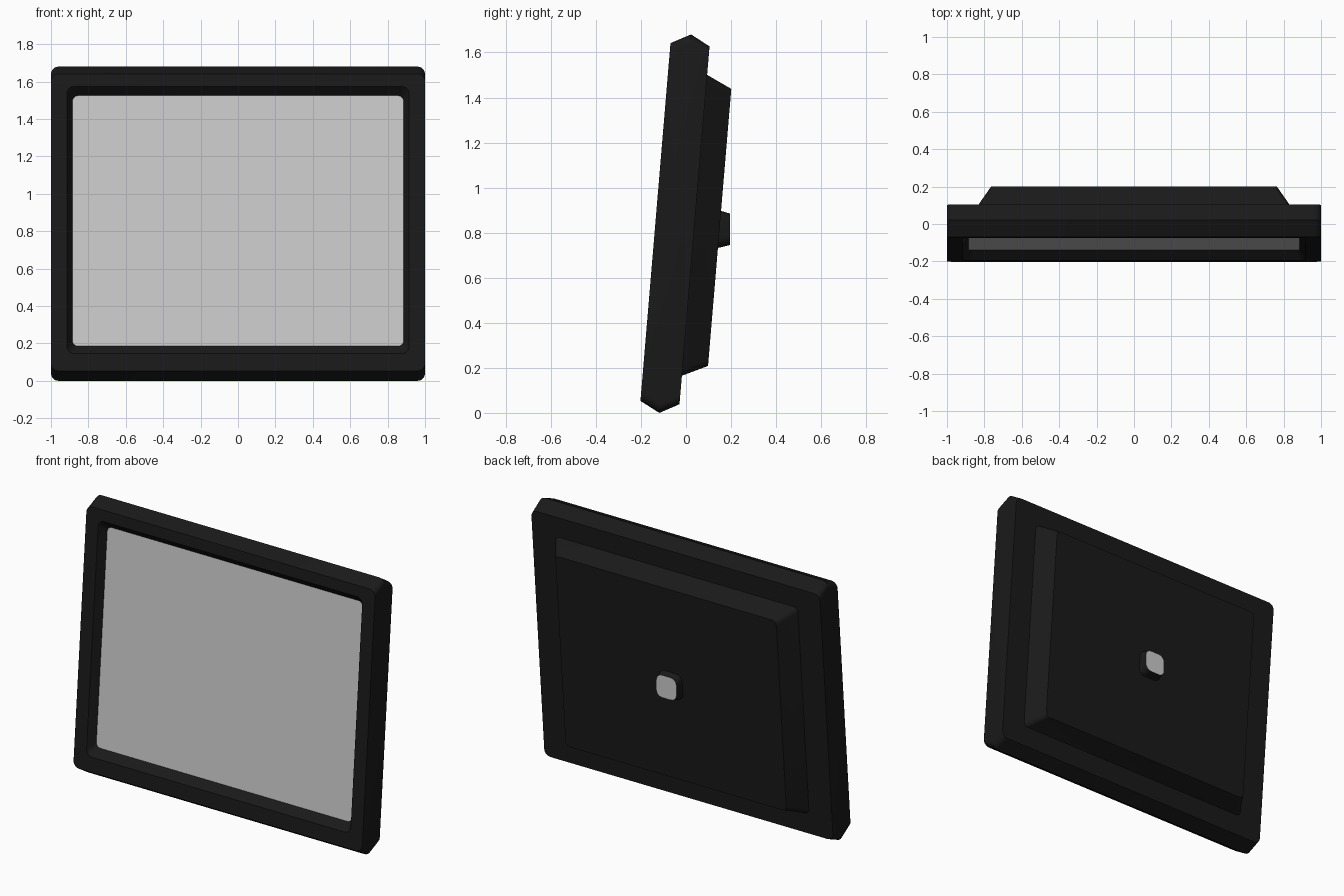
import bpy, bmesh, math

if "Cube" in bpy.data.objects:
    bpy.data.objects.remove(bpy.data.objects["Cube"])

TILT = math.radians(-4.8)
MID = 0.833  # height of the panel centre, measured along the tilt

black = bpy.data.materials.new("black_plastic")
black.diffuse_color = (0.01, 0.01, 0.01, 1)
black.use_nodes = True
black.node_tree.nodes["Principled BSDF"].inputs["Base Color"].default_value = black.diffuse_color


def rounded_rect(hx, hz, cz, y, r, seg=5):
    """Rounded rectangle in the xz plane at depth y."""
    pts = []
    corners = ((1, 1, 0), (-1, 1, 90), (-1, -1, 180), (1, -1, 270))
    for sx, sz, start in corners:
        for i in range(seg + 1):
            a = math.radians(start + 90 * i / seg)
            pts.append((sx * (hx - r) + r * math.cos(a), y,
                        cz + sz * (hz - r) + r * math.sin(a)))
    return pts


def loft(name, rings, cap=None, tilt=TILT, mat=None):
    """Skin rounded rectangles from front to back; cap the last one 'front' or 'back'."""
    bm = bmesh.new()
    loops = [[bm.verts.new(p) for p in rounded_rect(*r)] for r in rings]
    n = len(loops[0])
    for a, b in zip(loops, loops[1:]):
        for i in range(n):
            j = (i + 1) % n
            bm.faces.new((a[i], b[i], b[j], a[j]))
    if cap == "front":
        bm.faces.new(loops[-1])
    elif cap == "back":
        bm.faces.new(loops[-1][::-1])
    me = bpy.data.meshes.new(name)
    bm.to_mesh(me)
    bm.free()
    ob = bpy.data.objects.new(name, me)
    bpy.context.collection.objects.link(ob)
    ob.rotation_euler.x = tilt
    if mat:
        me.materials.append(mat)
    bpy.ops.object.select_all(action='DESELECT')
    ob.select_set(True)
    bpy.context.view_layer.objects.active = ob
    bpy.ops.object.shade_smooth_by_angle(angle=math.radians(25))
    return ob


# frame: recessed bezel, pointed top and bottom edges, flat back
loft("frame", [
    (0.885, 0.672, 0.845, -0.155, 0.03),
    (0.915, 0.717, 0.845, -0.206, 0.04),
    (1.0, 0.797, MID, -0.206, 0.04),
    (1.0, 0.843, MID, -0.118, 0.04),
    (1.0, 0.797, MID, -0.032, 0.04),
    (0.83, 0.66, MID, -0.032, 0.03),
], mat=black)

# screen at the bottom of the recess
loft("screen", [(0.885, 0.672, 0.845, -0.155, 0.03)], cap="front")

# tapered rear housing
loft("rear_housing", [
    (0.84, 0.67, MID, -0.032, 0.03),
    (0.765, 0.617, MID, 0.080, 0.03),
], cap="back", mat=black)

# upright mount stub with a grey end face
loft("mount_stub", [
    (0.09, 0.093, 0.817, 0.10, 0.045),
    (0.08, 0.082, 0.816, 0.15, 0.042),
    (0.07, 0.070, 0.815, 0.195, 0.04),
], tilt=0, mat=black)
loft("mount_end", [(0.07, 0.070, 0.815, 0.195, 0.04)], cap="back", tilt=0)
